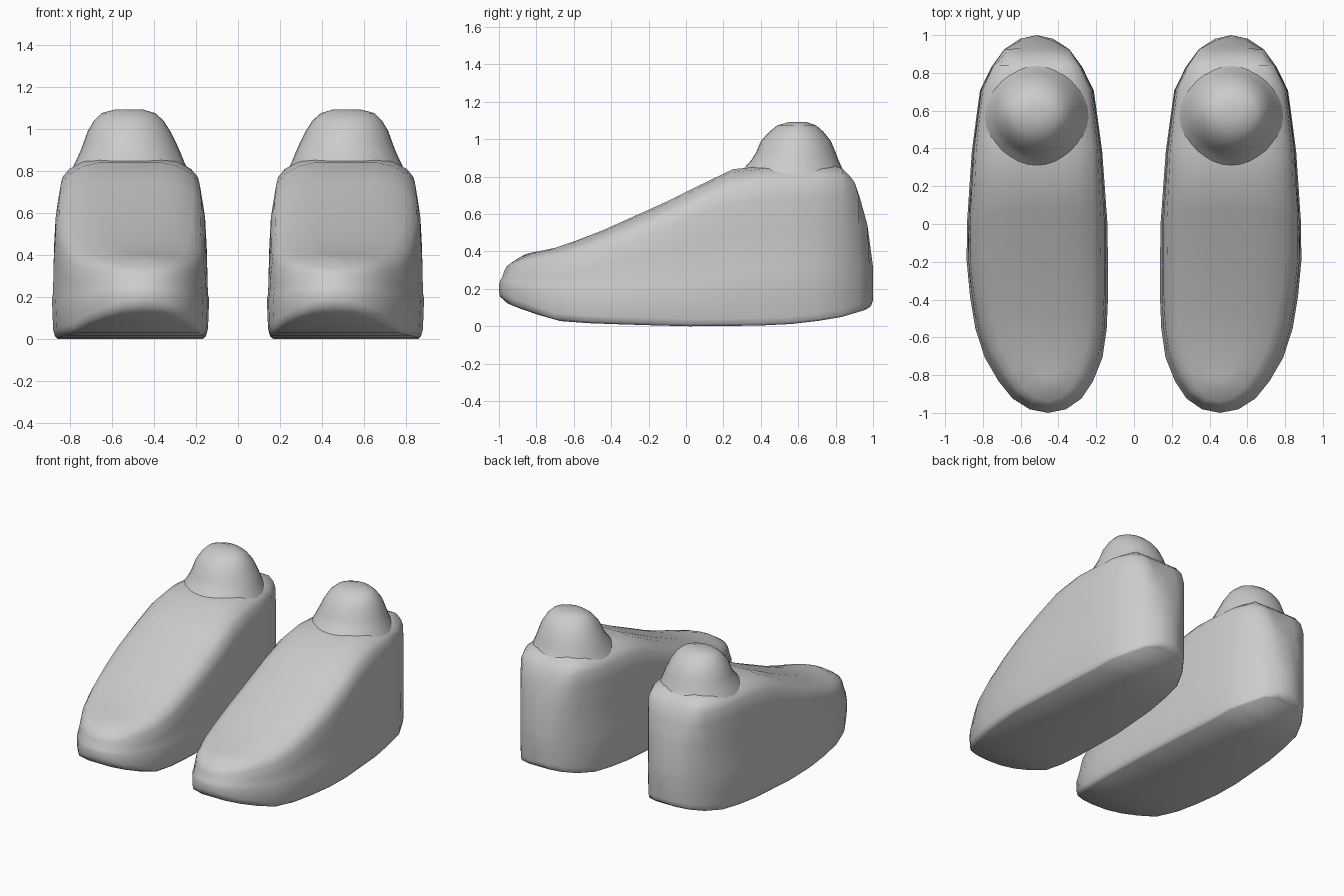
import bpy, bmesh
from math import cos, sin, pi, radians

cube = bpy.data.objects.get("Cube")
if cube:
    bpy.data.objects.remove(cube, do_unlink=True)

grey = bpy.data.materials.new("plain_grey")
grey.use_nodes = True
GREY = (0.6, 0.6, 0.6, 1)
grey.diffuse_color = GREY
grey.node_tree.nodes["Principled BSDF"].inputs["Base Color"].default_value = GREY

N = 32

# Profiles along the length of the shoe: (y, value)
HALF_WIDTH = [(-1, 0), (-.98, .1), (-.94, .17), (-.845, .244), (-.7, .315), (-.5, .36),
              (-.2, .374), (0, .372), (.4, .344), (.715, .3), (.79, .27), (.935, .165),
              (.985, .08), (1, 0)]
CENTRE = [(-1, .455), (-.845, .466), (-.7, .479), (-.5, .497), (-.2, .512), (1, .515)]
SOLE = [(-1, .15), (-.93, .11), (-.7, .03), (-.5, .015), (0, 0), (.5, .005), (.8, .04), (1, .1)]
WELT = [(-1, .235), (-.85, .215), (-.5, .19), (0, .21), (.4, .29), (1, .32)]
CREST = [(-1, .33), (-.95, .345), (-.85, .39), (-.7, .42), (-.5, .49), (-.1, .67),
         (.24, .84), (.33, .86), (.8, .86), (1, .84)]


def along(curve, y):
    """Linear interpolation on a profile."""
    y = max(curve[0][0], min(curve[-1][0], y))
    for (a, p), (b, q) in zip(curve, curve[1:]):
        if y <= b:
            return p + (q - p) * (y - a) / (b - a)


def foot_ring(toe, heel, toe_width, heel_width, height):
    """Outline of the foot, pulled in at the toe, cut flat at the heel and narrowed."""
    ring = []
    for i in range(N):
        a = 2 * pi * i / N
        u = -cos(a)
        y = min(heel, toe + (1 - toe) * (u + 1) / 2)
        side = 1 if i < N / 2 else -1
        width = along([(-1, toe_width), (1, heel_width)], u)
        x = along(CENTRE, u) + side * along(HALF_WIDTH, u) * width
        ring.append((x, y, height(y)))
    return ring


def rise(f):
    """Height a fraction of the way from the sole to the crest."""
    return lambda y: along(SOLE, y) * (1 - f) + along(CREST, y) * f


def loft(name, rings, side, close_bottom):
    bm = bmesh.new()
    loops = [[bm.verts.new((x * side, y, z)) for x, y, z in r] for r in rings]
    for low, high in zip(loops, loops[1:]):
        for i in range(N):
            j = (i + 1) % N
            bm.faces.new((low[i], low[j], high[j], high[i]))
    # Close ends with strips running from side to side
    for loop in ([loops[0]] if close_bottom else []) + [loops[-1]]:
        for i in range(N // 2):
            quad = [loop[i], loop[i + 1], loop[N - i - 1], loop[-i % N]]
            bm.faces.new(list(dict.fromkeys(quad)))
    bmesh.ops.recalc_face_normals(bm, faces=bm.faces)
    if not close_bottom and max(bm.faces, key=lambda f: f.calc_center_median().z).normal.z < 0:
        bmesh.ops.reverse_faces(bm, faces=bm.faces)
    mesh = bpy.data.meshes.new(name)
    bm.to_mesh(mesh)
    bm.free()
    mesh.materials.append(grey)
    obj = bpy.data.objects.new(name, mesh)
    bpy.context.collection.objects.link(obj)
    bpy.ops.object.select_all(action="DESELECT")
    obj.select_set(True)
    bpy.context.view_layer.objects.active = obj
    bpy.ops.object.shade_smooth_by_angle(angle=radians(60))


def oval(z, x0, x1, y0, y1):
    ring = []
    for i in range(N):
        a = 2 * pi * i / N
        ring.append(((x0 + x1) / 2 + (x1 - x0) / 2 * sin(a),
                     (y0 + y1) / 2 - (y1 - y0) / 2 * cos(a), z))
    return ring


# Sole, welt, upper walls, rounded shoulder and crest
body = [
    foot_ring(-.96, .96, .93, .93, lambda y: along(SOLE, y)),
    foot_ring(-.995, .99, .965, .965, lambda y: along(SOLE, y) + .012),
    foot_ring(-1, 1, .985, .985, lambda y: along(SOLE, y) + .04),
    foot_ring(-1, 1, 1, 1, lambda y: along(WELT, y) - .01),
    foot_ring(-.993, .998, .98, .995, lambda y: along(WELT, y) + .012),
    foot_ring(-.985, .97, .965, .99, rise(.6)),
    foot_ring(-.972, .93, .93, .985, rise(.79)),
    foot_ring(-.96, .903, .85, .97, rise(.895)),
    foot_ring(-.94, .875, .69, .91, rise(.94)),
    foot_ring(-.9, .84, .48, .74, rise(.98)),
    foot_ring(-.86, .8, .26, .5, rise(.997)),
]

# Ankle stub flaring into the crest
ankle = [
    oval(.79, .23, .80, .26, .865),
    oval(.845, .257, .773, .31, .835),
    oval(.89, .275, .752, .35, .815),
    oval(.93, .293, .737, .375, .80),
    oval(.99, .323, .715, .40, .775),
    oval(1.04, .355, .685, .445, .735),
    oval(1.075, .395, .65, .49, .695),
    oval(1.093, .455, .58, .555, .64),
]

for side, label in ((1, "left"), (-1, "right")):
    loft(label + "_shoe_body", body, side, True)
    loft(label + "_ankle", ankle, side, False)
